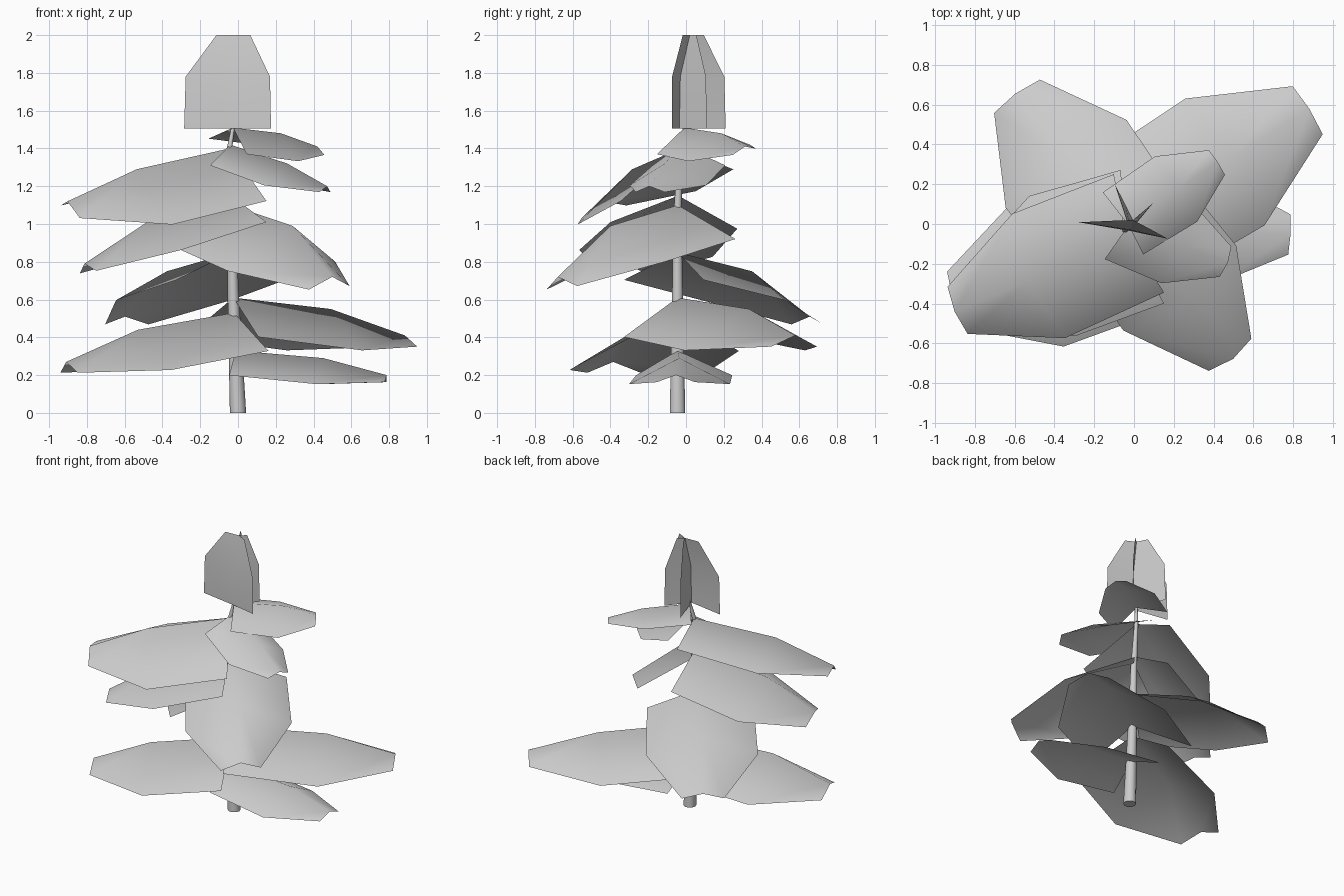
import bpy
import bmesh
from math import cos, sin, radians
from mathutils import Vector

cube = bpy.data.objects.get("Cube")
if cube:
    bpy.data.objects.remove(cube)

grey = bpy.data.materials.new("plain grey")
grey.use_nodes = True
grey.diffuse_color = (0.6, 0.6, 0.6, 1)
grey.node_tree.nodes["Principled BSDF"].inputs["Base Color"].default_value = grey.diffuse_color


def make_grid(name, rows, closed=False):
    """Skin a list of equally long vertex rows with quads, optionally as a tube."""
    bm = bmesh.new()
    grid = [[bm.verts.new(point) for point in row] for row in rows]
    count = len(rows[0])
    for low, high in zip(grid, grid[1:]):
        for i in range(count if closed else count - 1):
            j = (i + 1) % count
            bm.faces.new((low[i], low[j], high[j], high[i]))
    if closed:
        bm.faces.new(reversed(grid[0]))
        bm.faces.new(grid[-1])
    mesh = bpy.data.meshes.new(name)
    bm.to_mesh(mesh)
    bm.free()
    mesh.materials.append(grey)
    obj = bpy.data.objects.new(name, mesh)
    bpy.context.collection.objects.link(obj)
    bpy.ops.object.select_all(action="DESELECT")
    obj.select_set(True)
    bpy.context.view_layer.objects.active = obj
    bpy.ops.object.shade_smooth_by_angle(angle=radians(75))


# Stem: tapered tube that leans slightly on its way up
STEM = [(Vector((0, -0.045, 0)), 0.043),
        (Vector((-0.025, -0.045, 0.62)), 0.03),
        (Vector((-0.035, -0.045, 1.05)), 0.022),
        (Vector((-0.045, -0.03, 1.4)), 0.014),
        (Vector((-0.02, 0, 1.55)), 0.008)]
SIDES = 10
TURNS = [radians(360 * i / SIDES) for i in range(SIDES)]
make_grid("stem", [[centre + Vector((cos(t), sin(t), 0)) * radius for t in TURNS]
                   for centre, radius in STEM], closed=True)


def stem_at(z):
    """Centre of the stem at a given height."""
    for (low, _), (high, _) in zip(STEM, STEM[1:]):
        if z <= high.z:
            return low.lerp(high, (z - low.z) / (high.z - low.z))


def make_leaf(name, z, azimuth, length, half_width, mid_drop, tip_drop, fold, roll=0):
    """Folded blade: three ribs across, wide at the stem and narrow at the tip."""
    angle = radians(azimuth)
    along = Vector((cos(angle), sin(angle), 0))
    across = Vector((-sin(angle), cos(angle), 0))
    up = Vector((0, 0, 1))
    # the fold hangs square to the slope, and the blade sits a little to one side
    hang = (up + along * tip_drop / length) * fold * half_width
    shift = across * half_width * 0.13
    rows = []
    # reach along the rib, relative width, relative fold, drop of the rib
    for reach, width, depth, drop in ((0, 0.98, 0.95, 0), (0.58, 1.03, 1, mid_drop),
                                      (1, 0.39, 0.27, tip_drop)):
        base = stem_at(z) + along * reach * length - up * drop
        left, right = [base + shift + across * v + up * roll * v - hang * depth
                       for v in (width * half_width, -width * half_width)]
        rib = base + shift if reach else base
        rows.append((right, rib, left))
    make_grid(name, rows)


# Spreading leaves, from the bottom upward
LEAVES = {
    "bottom_left_leaf": (0.33, -3, 0.8, 0.26, 0.04, 0.13, 0.53),
    "low_front_right_leaf": (0.53, 198, 0.95, 0.38, 0.09, 0.26, 0.56),
    "low_back_left_leaf": (0.61, 32, 1.1, 0.365, 0.06, 0.2, 0.6),
    "middle_back_right_leaf": (0.85, 126, 0.9, 0.365, 0.1, 0.34, 0.42),
    "middle_front_left_leaf": (1.1, -53, 0.83, 0.345, 0.11, 0.38, 0.62, 0.07),
    "middle_right_leaf": (1.15, 198, 0.83, 0.36, 0.14, 0.36, 0.46, 0.05),
    "high_right_leaf": (1.4, 203, 0.95, 0.33, 0.11, 0.28, 0.62, -0.26),
    "high_front_left_leaf": (1.42, -21, 0.54, 0.21, 0.1, 0.22, 0.55),
    "high_back_left_leaf": (1.51, 33, 0.55, 0.19, 0.03, 0.1, 0.55, 0.22),
}
for leaf_name, shape in LEAVES.items():
    make_leaf(leaf_name, *shape)


# Upright leaves at the top: four blades that share a gently curved rib
RIB = [(Vector((-0.02, -0.035, 1.505)), 1),
       (Vector((-0.02, -0.03, 1.78)), 0.97),
       (Vector((-0.005, 0.02, 2.0)), 0.39)]
BLADES = {"right": (-0.285, 0.01), "back": (-0.1, 0.21),
          "back_left": (0.1, 0.11), "left": (0.175, -0.075)}
for side, (x, y) in BLADES.items():
    make_grid("top_" + side + "_blade",
              [(root, root.lerp(Vector((x, y, root.z)), width)) for root, width in RIB])
